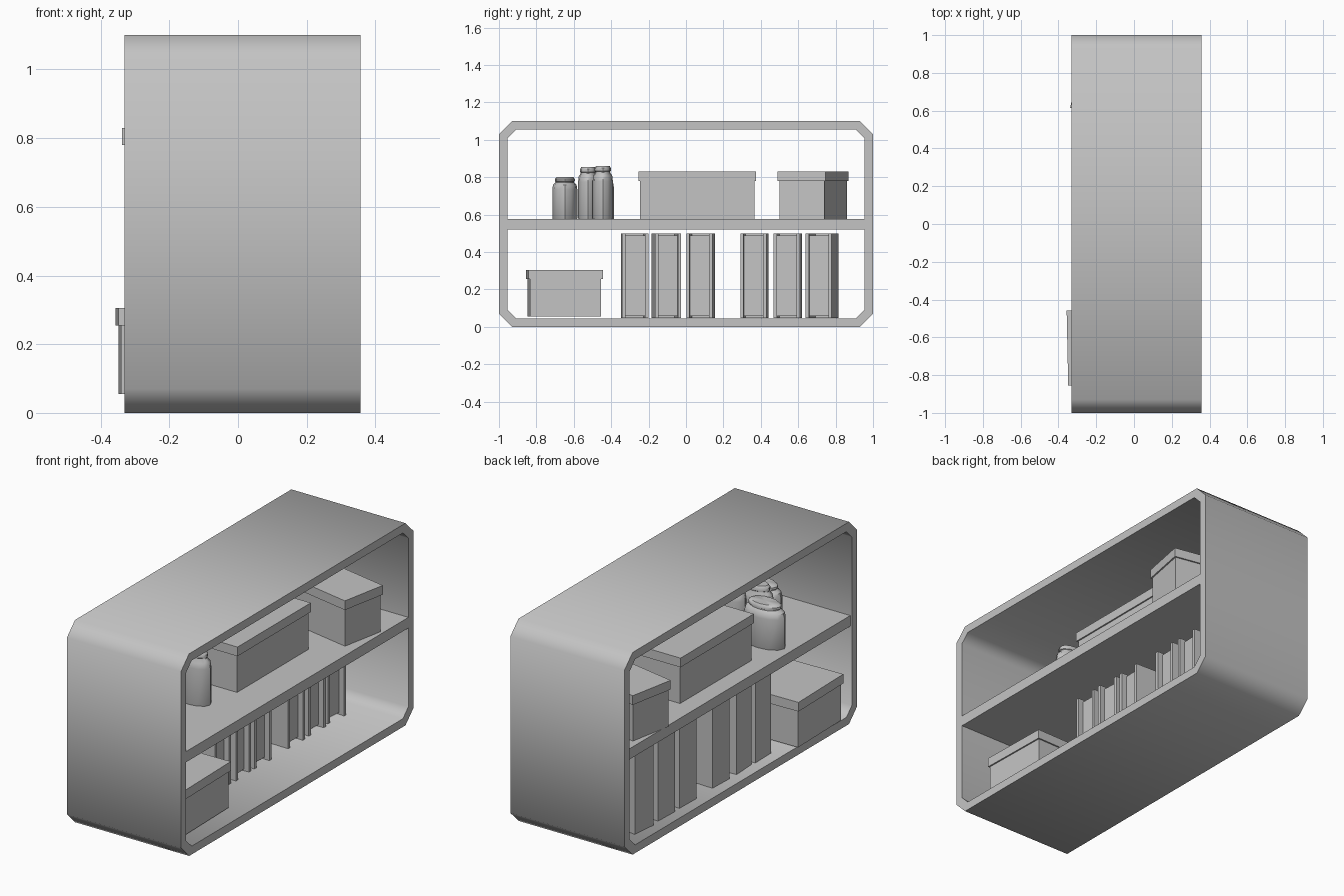
import bpy, bmesh, math
from mathutils import Matrix, Vector

cube = bpy.data.objects.get("Cube")
if cube:
    bpy.data.objects.remove(cube, do_unlink=True)

grey = bpy.data.materials.new("light grey")
grey.use_nodes = True
COLOUR = (0.55, 0.55, 0.55, 1)
grey.diffuse_color = COLOUR
grey.node_tree.nodes["Principled BSDF"].inputs["Base Color"].default_value = COLOUR


def finish(name, bm, smooth_angle=None):
    bmesh.ops.recalc_face_normals(bm, faces=bm.faces)
    mesh = bpy.data.meshes.new(name)
    bm.to_mesh(mesh)
    bm.free()
    obj = bpy.data.objects.new(name, mesh)
    bpy.context.collection.objects.link(obj)
    mesh.materials.append(grey)
    if smooth_angle:
        bpy.ops.object.select_all(action='DESELECT')
        obj.select_set(True)
        bpy.context.view_layer.objects.active = obj
        bpy.ops.object.shade_smooth_by_angle(angle=math.radians(smooth_angle))
    return obj


def block(bm, x, y, z, place=Matrix()):
    """Add a box from (min, max) ranges on each axis."""
    size = Vector((x[1] - x[0], y[1] - y[0], z[1] - z[0]))
    mid = Vector((sum(x) / 2, sum(y) / 2, sum(z) / 2))
    bmesh.ops.create_cube(bm, size=1, matrix=place @ Matrix.Translation(mid) @ Matrix.Diagonal((*size, 1)))


def placed(x, y, z, degrees):
    return Matrix.Translation((x, y, z)) @ Matrix.Rotation(math.radians(degrees), 4, 'Z')


# Frame: a chamfered rectangular tube open on both x sides
X0, X1, TOP = -0.33, 0.357, 1.1


def outline(inset, cut):
    w, lo, hi = 1 - inset, inset, TOP - inset
    return [(-w + cut, lo), (w - cut, lo), (w, lo + cut), (w, hi - cut),
            (w - cut, hi), (-w + cut, hi), (-w, hi - cut), (-w, lo + cut)]


bm = bmesh.new()
rings = [[bm.verts.new((x, y, z)) for y, z in outline(inset, cut)]
         for x, inset, cut in ((X0, 0, 0.07), (X1, 0, 0.07), (X1, 0.045, 0.047), (X0, 0.045, 0.047))]
for a, b in zip(rings, rings[1:] + rings[:1]):
    for i in range(8):
        j = (i + 1) % 8
        bm.faces.new((a[i], a[j], b[j], b[i]))
finish("frame", bm, 50)

# Shelf
bm = bmesh.new()
block(bm, (X0 + 0.01, X1), (-0.99, 0.99), (0.52, 0.578))
finish("shelf", bm)


# Storage boxes with overhanging lids
def storage_box(name, x, y, base, top, depth, width, turn):
    place = placed(x, y, 0, turn)
    for part, grow, lo, hi in (("body", -0.008, base, top - 0.05), ("lid", 0, top - 0.05, top)):
        bm = bmesh.new()
        dx, dy = depth / 2 + grow, width / 2 + grow
        block(bm, (-dx, dx), (-dy, dy), (lo, hi), place)
        finish(f"{name}_{part}", bm)


storage_box("lower_box", -0.04, -0.65, 0.055, 0.305, 0.625, 0.397, 1.2)
storage_box("long_box", -0.027, 0.06, 0.577, 0.83, 0.405, 0.63, 0)
storage_box("angled_box", 0.006, 0.68, 0.577, 0.83, 0.65, 0.26, -11)


# Books: spine towards -x, two covers and a recessed page block
def book(name, y, width, turn):
    place = placed(-0.085, y, 0.048, turn)
    d, w, h, t = 0.185, width / 2, 0.452, 0.018
    bm = bmesh.new()
    block(bm, (-d, -d + t), (-w, w), (0, h), place)
    for side in (-1, 1):
        block(bm, (-d + t, d), sorted((side * w, side * (w - t))), (0, h), place)
    finish(name + "_cover", bm)
    bm = bmesh.new()
    block(bm, (-d + t, d - 0.03), (-w + t, w - t), (0.01, h - 0.012), place)
    finish(name + "_pages", bm)


for n, (y, width, turn) in enumerate(((-0.275, 0.14, 1), (-0.105, 0.14, 3), (0.078, 0.14, -2),
                                      (0.365, 0.14, -1.5), (0.545, 0.14, -2), (0.727, 0.14, -5.5))):
    book(f"book_{n + 1}", y, width, turn)

# Jars: oval lathed body with a neck and cap
PROFILE = ((0, 0), (0.94, 0), (1, 0.04), (1, 0.72), (0.94, 0.82), (0.74, 0.88),
           (0.74, 0.9), (0.8, 0.91), (0.8, 0.96), (0.68, 1), (0, 1))


def jar(name, x, y, rx, ry, height, sides=12):
    bm = bmesh.new()
    verts = [bm.verts.new((r, 0, z * height)) for r, z in PROFILE]
    edges = [bm.edges.new(pair) for pair in zip(verts, verts[1:])]
    bmesh.ops.spin(bm, geom=verts + edges, axis=(0, 0, 1), cent=(0, 0, 0),
                   angle=math.tau, steps=sides, use_duplicate=False)
    bmesh.ops.remove_doubles(bm, verts=bm.verts, dist=0.001)
    bm.transform(Matrix.Translation((x, y, 0.57)) @ Matrix.Diagonal((rx, ry, 1, 1)))
    finish(name, bm, 40)


jar("short_jar", 0.0, -0.648, 0.118, 0.067, 0.23)
jar("tall_jar", 0.05, -0.445, 0.095, 0.054, 0.29)
jar("rear_tall_jar", -0.06, -0.523, 0.095, 0.054, 0.285)
jar("rear_short_jar", -0.16, -0.45, 0.118, 0.065, 0.24)
